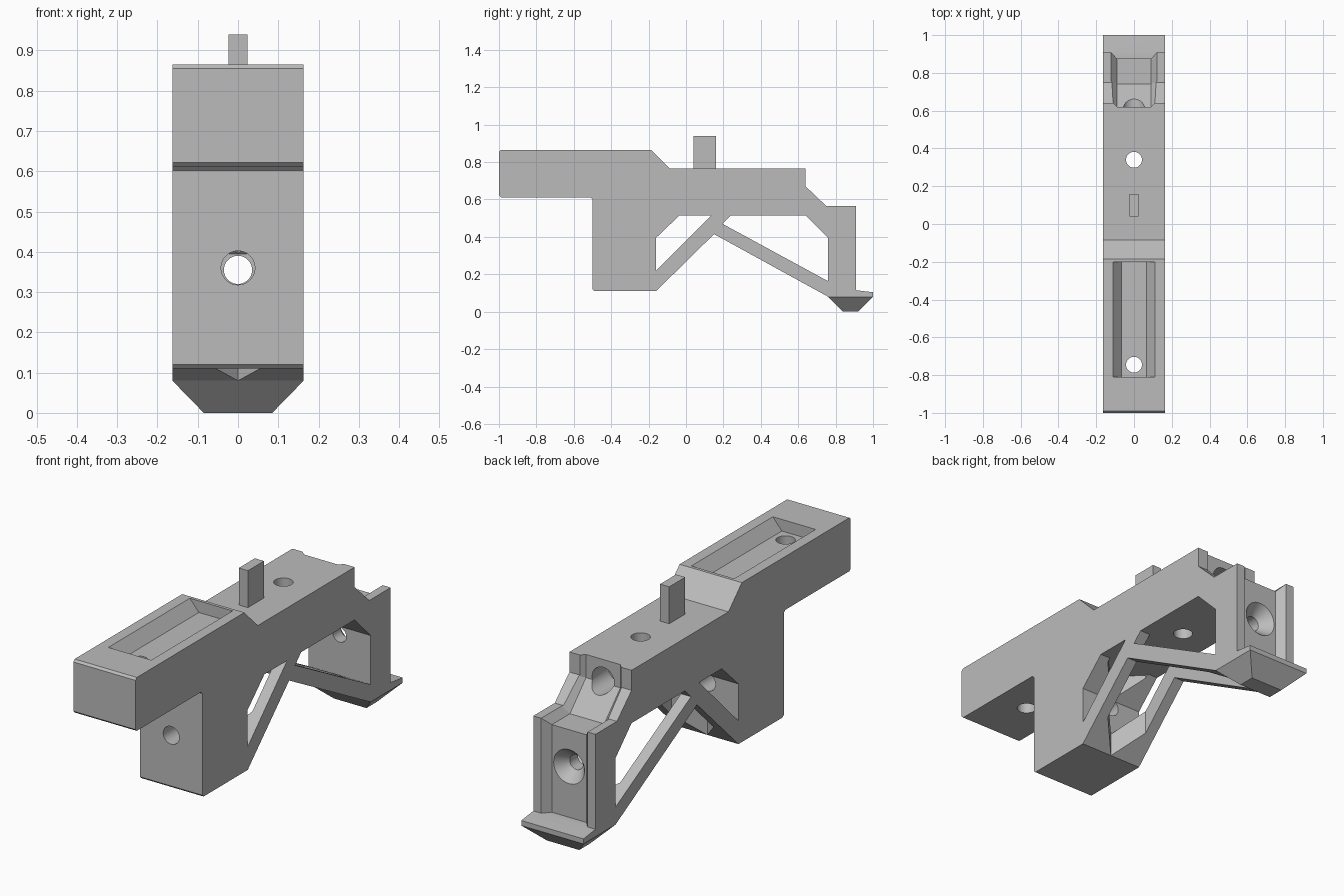
import bpy, bmesh, math
from mathutils import Vector, Matrix

cube = bpy.data.objects.get("Cube")
if cube:
    bpy.data.objects.remove(cube, do_unlink=True)

grey = bpy.data.materials.new("plain grey")
grey.use_nodes = True
COLOUR = (0.5, 0.5, 0.5, 1)
grey.diffuse_color = COLOUR
grey.node_tree.nodes["Principled BSDF"].inputs["Base Color"].default_value = COLOUR
W = 0.163


def loft(name, rings):
    """Closed solid through a list of equal rings of points."""
    bm = bmesh.new()
    rows = [[bm.verts.new(p) for p in ring] for ring in rings]
    n = len(rows[0])
    for a, b in zip(rows, rows[1:]):
        for i in range(n):
            j = (i + 1) % n
            bm.faces.new((a[i], a[j], b[j], b[i]))
    bm.faces.new(rows[0])
    bm.faces.new(rows[-1])
    bmesh.ops.recalc_face_normals(bm, faces=bm.faces)
    mesh = bpy.data.meshes.new(name)
    bm.to_mesh(mesh)
    bm.free()
    mesh.materials.append(grey)
    ob = bpy.data.objects.new(name, mesh)
    bpy.context.collection.objects.link(ob)
    return ob


def side_prism(name, outline, half):
    return loft(name, [[(x, y, z) for y, z in outline] for x in (-half, half)])


def box(name, y0, y1, z0, z1, half):
    return side_prism(name, [(y0, z0), (y1, z0), (y1, z1), (y0, z1)], half)


def bore(name, start, end, r0, r1):
    """Round or conical cutter between two points."""
    a, b = Vector(start), Vector(end)
    turn = (b - a).to_track_quat("Z", "Y")
    rings = []
    for centre, r in ((a, r0), (b, r1)):
        angles = [math.tau * k / 40 for k in range(40)]
        rings.append([centre + turn @ Vector((r * math.cos(t), r * math.sin(t), 0))
                      for t in angles])
    return loft(name, rings)


def cut(target, cutter):
    cutter.hide_render = True
    mod = target.modifiers.new("cut", "BOOLEAN")
    mod.object, mod.operation, mod.solver = cutter, "DIFFERENCE", "EXACT"
    bpy.context.view_layer.update()
    graph = bpy.context.evaluated_depsgraph_get()
    mesh = bpy.data.meshes.new_from_object(target.evaluated_get(graph))
    target.modifiers.clear()
    target.data = mesh
    bpy.data.objects.remove(cutter, do_unlink=True)


# Main body from its side outline
body = side_prism("main_body", [
    (-1, 0.622), (-0.99, 0.612), (-0.51, 0.612), (-0.5, 0.602),
    (-0.5, 0.12), (-0.49, 0.11), (-0.16, 0.11), (0.15, 0.415),
    (0.76, 0.08), (1, 0.08), (1, 0.104), (0.91, 0.115), (0.91, 0.565),
    (0.75, 0.565), (0.64, 0.67), (0.64, 0.765), (-0.085, 0.765),
    (-0.185, 0.865), (-0.99, 0.865), (-1, 0.855)], W)

# Two side windows above the struts
cut(body, side_prism("front_window", [
    (-0.16, 0.22), (0.135, 0.515), (-0.035, 0.515), (-0.16, 0.395)], 0.3))
cut(body, side_prism("rear_window", [
    (0.195, 0.47), (0.76, 0.163), (0.76, 0.395), (0.64, 0.515), (0.24, 0.515)], 0.3))

# Pointed slot that splits the struts into side rails
slot = [(0, -0.16), (0.11, -0.05), (0.11, 0.65), (0, 0.76),
        (-0.11, 0.65), (-0.11, -0.05)]
cut(body, loft("strut_slot", [[(x, y, z) for x, y in slot] for z in (0.05, 0.515)]))

# Tapered tray in the raised top
tray = [(-0.065, 0.81), (0.065, 0.81), (0.125, 0.88), (-0.125, 0.88)]
cut(body, loft("top_tray", [[(x, y, z) for x, z in tray] for y in (-0.81, -0.2)]))

# Flared channel that follows the stepped rear face
floor_line = [(0.62, 0.8), (0.62, 0.655), (0.74, 0.53), (0.875, 0.53), (0.875, 0.115)]
mouth_line = [(0.67, 0.8), (0.67, 0.68), (0.765, 0.58), (0.925, 0.58), (0.925, 0.115)]
cut(body, loft("rear_channel", [
    [(-0.09, *f), (0.09, *f), (0.135, *m), (-0.135, *m)]
    for f, m in zip(floor_line, mouth_line)]))

# Screw holes
for y in (-0.745, 0.34):
    cut(body, bore("upright_hole", (0, y, 0.45), (0, y, 1), 0.042, 0.042))
cut(body, bore("front_hole", (0, -0.6, 0.36), (0, 0, 0.36), 0.042, 0.042))
cut(body, bore("rear_hole", (0, 0.7, 0.355), (0, 1, 0.355), 0.035, 0.035))
cut(body, bore("rear_countersink", (0, 0.82, 0.355), (0, 0.88, 0.355), 0.035, 0.085))
cut(body, bore("upper_hole", (0, 0.5, 0.67), (0, 0.8, 0.67), 0.058, 0.058))

# Upright peg
peg = box("top_peg", 0.04, 0.16, 0.75, 0.94, 0.024)

# Tapered foot under the rear leg
foot = loft("rear_foot", [
    [(-w, y0, z), (w, y0, z), (w, y1, z), (-w, y1, z)]
    for w, y0, y1, z in ((0.085, 0.84, 0.92, 0), (W, 0.76, 1, 0.08))])

# Smooth round holes, sharp edges kept
for ob in (body, peg, foot):
    bpy.ops.object.select_all(action="DESELECT")
    ob.select_set(True)
    bpy.context.view_layer.objects.active = ob
    bpy.ops.object.shade_smooth_by_angle(angle=math.radians(25))
